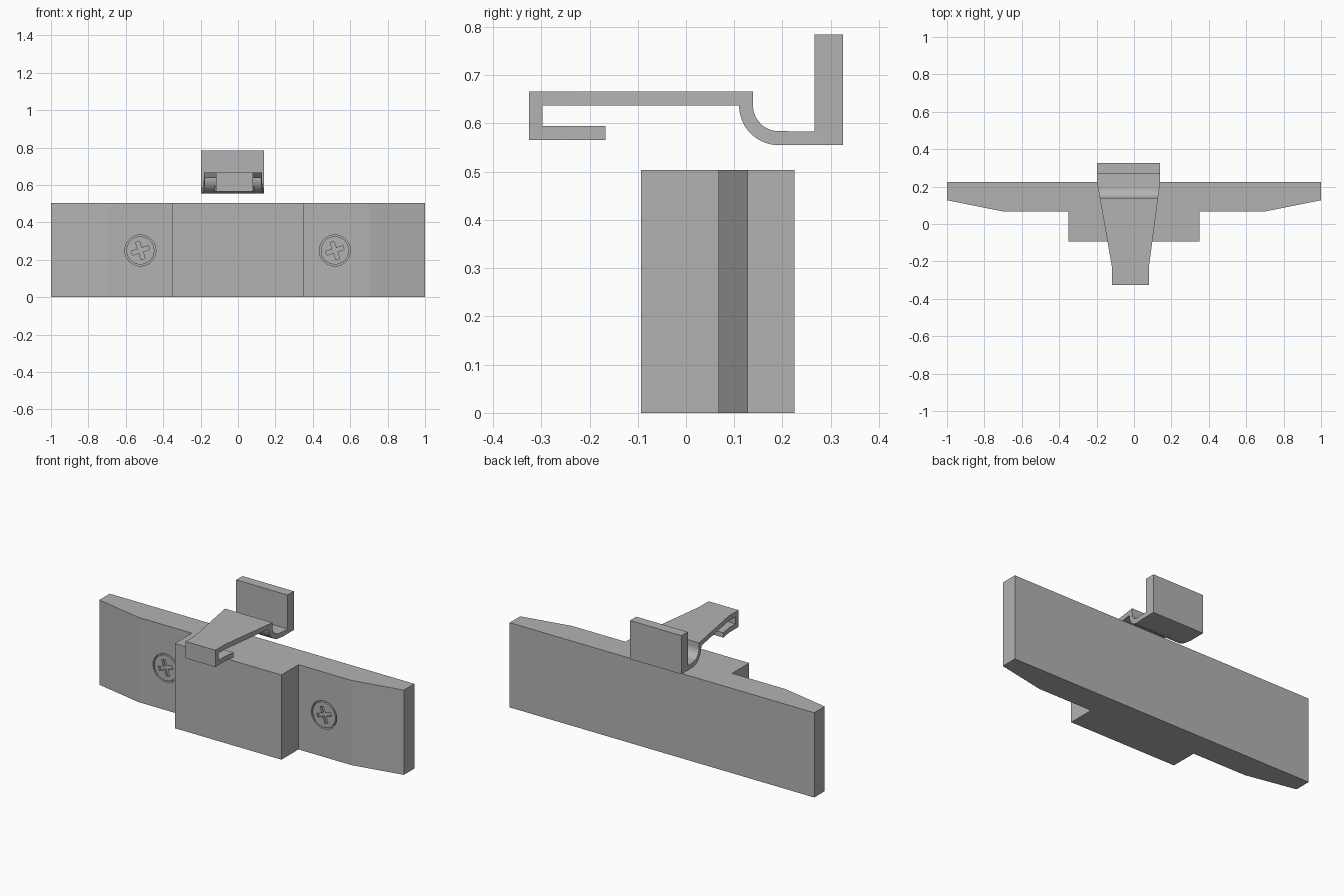
import bpy, bmesh, math
from mathutils import Matrix, Vector

if "Cube" in bpy.data.objects:
    bpy.data.objects.remove(bpy.data.objects["Cube"])

grey = bpy.data.materials.new("plain grey")
grey.diffuse_color = (0.45, 0.45, 0.45, 1)
grey.use_nodes = True
grey.node_tree.nodes["Principled BSDF"].inputs["Base Color"].default_value = grey.diffuse_color


def make_object(name, bm):
    bmesh.ops.recalc_face_normals(bm, faces=bm.faces)
    mesh = bpy.data.meshes.new(name)
    bm.to_mesh(mesh)
    bm.free()
    mesh.materials.append(grey)
    obj = bpy.data.objects.new(name, mesh)
    bpy.context.collection.objects.link(obj)
    return obj


def prism(points, direction):
    """Extrude a closed outline along a direction."""
    bm = bmesh.new()
    face = bm.faces.new([bm.verts.new(p) for p in points])
    ext = bmesh.ops.extrude_face_region(bm, geom=[face])
    verts = [v for v in ext["geom"] if isinstance(v, bmesh.types.BMVert)]
    bmesh.ops.translate(bm, verts=verts, vec=direction)
    return bm


def disc(name, x, radius, y0, y1):
    """Round plug facing the front."""
    n = 32
    ring = [(x + radius * math.cos(2 * math.pi * i / n), y0,
             0.25 + radius * math.sin(2 * math.pi * i / n)) for i in range(n)]
    return make_object(name, prism(ring, (0, y1 - y0, 0)))


def cut(obj, cutter):
    mod = obj.modifiers.new("cut", 'BOOLEAN')
    mod.operation = 'DIFFERENCE'
    mod.solver = 'EXACT'
    mod.object = cutter
    cutter.hide_render = True
    cutter.display_type = 'WIRE'


# Mounting block: mirrored plan outline, extruded upwards
half = [(0.35, -0.093), (0.35, 0.067), (0.70, 0.067), (1.0, 0.127), (1.0, 0.225)]
outline = half + [(-x, y) for x, y in reversed(half)]
body = make_object("mounting_block", prism([(x, y, 0) for x, y in outline], (0, 0, 0.503)))

# Cross-head screws sitting flush in round holes
FACE_Y = 0.067
for side, x in (("left", -0.522), ("right", 0.518)):
    cut(body, disc(side + "_hole_cutter", x, 0.083, FACE_Y - 0.03, FACE_Y + 0.025))
    screw = disc(side + "_screw", x, 0.075, FACE_Y, FACE_Y + 0.03)
    a, w = 0.048, 0.011
    plus = [(w, a), (-w, a), (-w, w), (-a, w), (-a, -w), (-w, -w),
            (-w, -a), (w, -a), (w, -w), (a, -w), (a, w), (w, w)]
    bm = prism([(px, FACE_Y - 0.03, pz) for px, pz in plus], (0, 0.045, 0))
    bmesh.ops.rotate(bm, verts=bm.verts, cent=(0, 0, 0),
                     matrix=Matrix.Rotation(math.radians(-18), 3, 'Y'))
    bmesh.ops.translate(bm, verts=bm.verts, vec=(x, 0, 0.25))
    cut(screw, make_object(side + "_slot_cutter", bm))

# Spring clip: bent strip profile seen from the side
def arc(radius, steps=14):
    return [(0.192 - radius * math.cos(math.pi / 2 * i / steps),
             0.637 - radius * math.sin(math.pi / 2 * i / steps)) for i in range(steps + 1)]


profile = [(-0.167, 0.566), (-0.167, 0.595), (-0.297, 0.595), (-0.297, 0.637)]
profile += arc(0.082)
profile += [(0.325, 0.555), (0.325, 0.784), (0.266, 0.784), (0.266, 0.583)]
profile += list(reversed(arc(0.053)))
profile += [(0.139, 0.666), (-0.325, 0.666), (-0.325, 0.566)]
bm = prism([(-1, y, z) for y, z in profile], (2, 0, 0))

# Taper: narrow hook, widening strip, wide upright tab
Y0, Y1 = -0.235, 0.225
for y in (Y0, Y1):
    bmesh.ops.bisect_plane(bm, geom=bm.verts[:] + bm.edges[:] + bm.faces[:],
                           plane_co=Vector((0, y, 0)), plane_no=Vector((0, 1, 0)))
for v in bm.verts:
    t = min(1, max(0, (v.co.y - Y0) / (Y1 - Y0)))
    v.co.x = -0.117 - 0.081 * t if v.co.x < 0 else 0.079 + 0.061 * t
clip = make_object("spring_clip", bm)

# Smooth the bend only
bpy.ops.object.select_all(action='DESELECT')
clip.select_set(True)
bpy.context.view_layer.objects.active = clip
bpy.ops.object.shade_smooth_by_angle(angle=math.radians(25))
